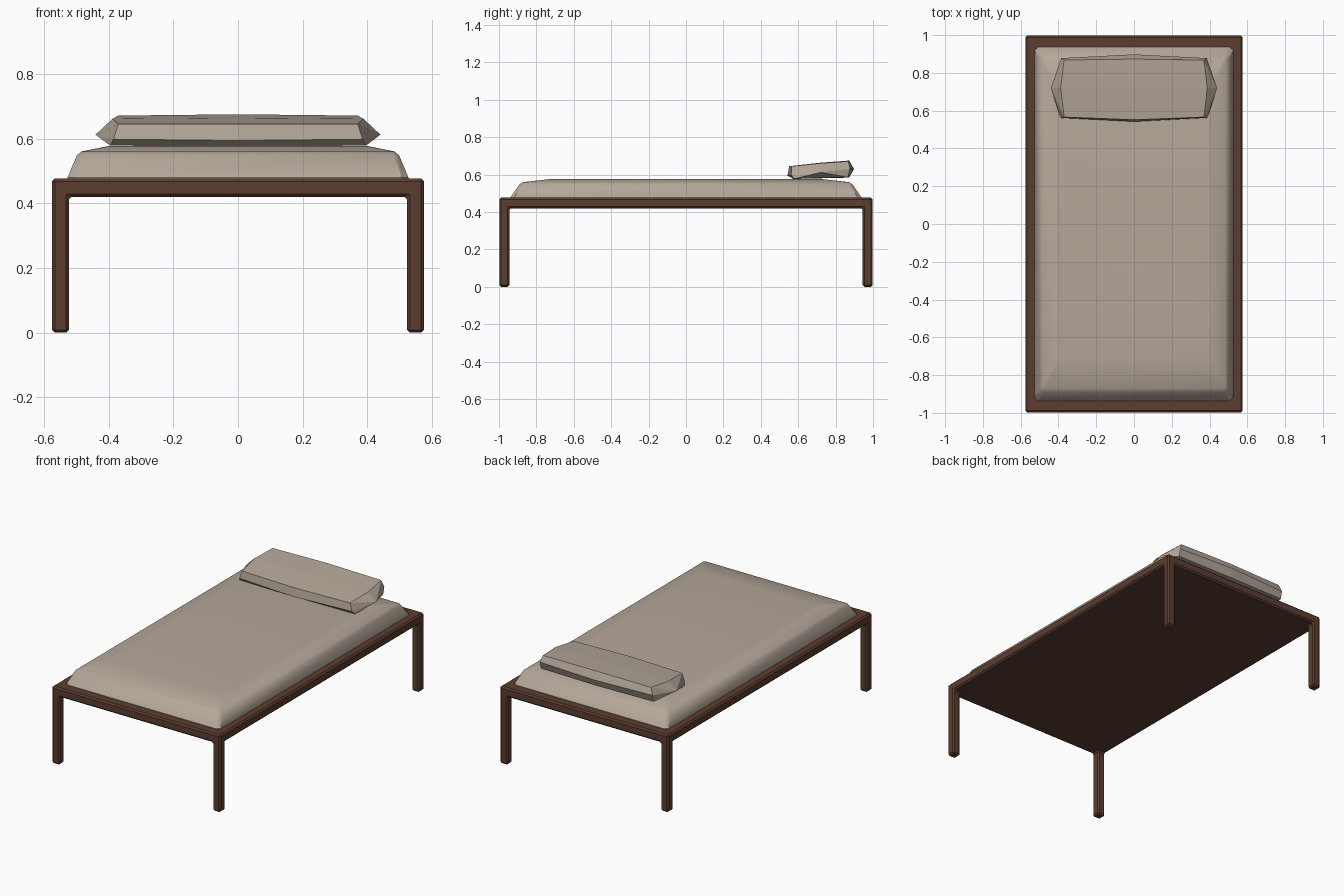
import bpy, bmesh

if "Cube" in bpy.data.objects:
    bpy.data.objects.remove(bpy.data.objects["Cube"])


def material(name, rgb):
    m = bpy.data.materials.new(name)
    m.diffuse_color = (*rgb, 1)
    m.use_nodes = True
    m.node_tree.nodes["Principled BSDF"].inputs["Base Color"].default_value = m.diffuse_color
    return m


def finish(name, bm, mat):
    bmesh.ops.remove_doubles(bm, verts=bm.verts, dist=1e-5)
    bmesh.ops.recalc_face_normals(bm, faces=bm.faces)
    me = bpy.data.meshes.new(name)
    bm.to_mesh(me)
    bm.free()
    ob = bpy.data.objects.new(name, me)
    bpy.context.collection.objects.link(ob)
    me.materials.append(mat)
    return ob


def loft(bm, rings):
    # bridge successive closed rings of vertices with quads
    for a, b in zip(rings, rings[1:]):
        for i in range(len(a)):
            j = (i + 1) % len(a)
            bm.faces.new((a[i], a[j], b[j], b[i]))


wood = material("dark_wood", (0.105, 0.047, 0.028))
cloth = material("beige_cloth", (0.46, 0.39, 0.32))

# Frame: slab on a 3x3 grid, corner cells pulled down into legs
X, Y, W, TOP, LOW = 0.575, 0.997, 0.052, 0.477, 0.42
xs, ys = (-X, -X + W, X - W, X), (-Y, -Y + W, Y - W, Y)
bm = bmesh.new()
grid = [[bm.verts.new((x, y, TOP)) for y in ys] for x in xs]
for i in range(3):
    for j in range(3):
        bm.faces.new((grid[i][j], grid[i + 1][j], grid[i + 1][j + 1], grid[i][j + 1]))
top_faces = bm.faces[:]
ext = bmesh.ops.extrude_face_region(bm, geom=top_faces, use_keep_orig=True)
new_faces = [f for f in ext["geom"] if isinstance(f, bmesh.types.BMFace)]
for v in ext["geom"]:
    if isinstance(v, bmesh.types.BMVert):
        v.co.z = LOW
for f in new_faces:
    c = f.calc_center_median()
    if abs(c.x) > X - W and abs(c.y) > Y - W:
        r = bmesh.ops.extrude_discrete_faces(bm, faces=[f])["faces"][0]
        for v in r.verts:
            v.co.z = 0
frame = finish("bed_frame", bm, wood)
bev = frame.modifiers.new("bevel", 'BEVEL')
bev.width, bev.segments, bev.limit_method = 0.009, 1, 'ANGLE'

# Mattress: stacked rectangles with clipped corners
bm = bmesh.new()
rings = []
for hx, hy, z, c in ((0.527, 0.938, 0.465, 0.02), (0.527, 0.938, 0.479, 0.02),
                     (0.498, 0.89, 0.548, 0.018), (0.484, 0.87, 0.560, 0.012),
                     (0.40, 0.72, 0.577, 0.006)):
    pts = ((hx, hy - c), (hx - c, hy), (c - hx, hy), (-hx, hy - c),
           (-hx, c - hy), (c - hx, -hy), (hx - c, -hy), (hx, c - hy))
    rings.append([bm.verts.new((x, y, z)) for x, y in pts])
loft(bm, rings)
bm.faces.new(rings[-1])
bm.faces.new(rings[0])
mattress = finish("mattress", bm, cloth)
bpy.context.view_layer.objects.active = mattress
mattress.select_set(True)
bpy.ops.object.shade_smooth_by_angle(angle=0.5)

# Pillow: side profile (end x, end y, end z, mid y shift, mid z shift), pointed ends
profile = ((0.385, 0.562, 0.598, -0.020, -0.004), (0.370, 0.566, 0.645, -0.014, 0.0),
           (0.388, 0.720, 0.661, 0.0, 0.003), (0.370, 0.868, 0.671, 0.005, 0.004),
           (0.385, 0.878, 0.630, 0.020, 0.0), (0.385, 0.866, 0.586, 0.006, -0.002),
           (0.395, 0.580, 0.578, -0.005, -0.001))
bm = bmesh.new()
rings = [[bm.verts.new((s * x, y + (s == 0) * dy, z + (s == 0) * dz))
          for x, y, z, dy, dz in profile] for s in (-1, 0, 1)]
loft(bm, rings)
for s, ring in ((-1, rings[0]), (1, rings[2])):
    tip = bm.verts.new((s * 0.44, 0.72, 0.612))
    for i in range(len(ring)):
        bm.faces.new((ring[i], ring[(i + 1) % len(ring)], tip))
finish("pillow", bm, cloth)
